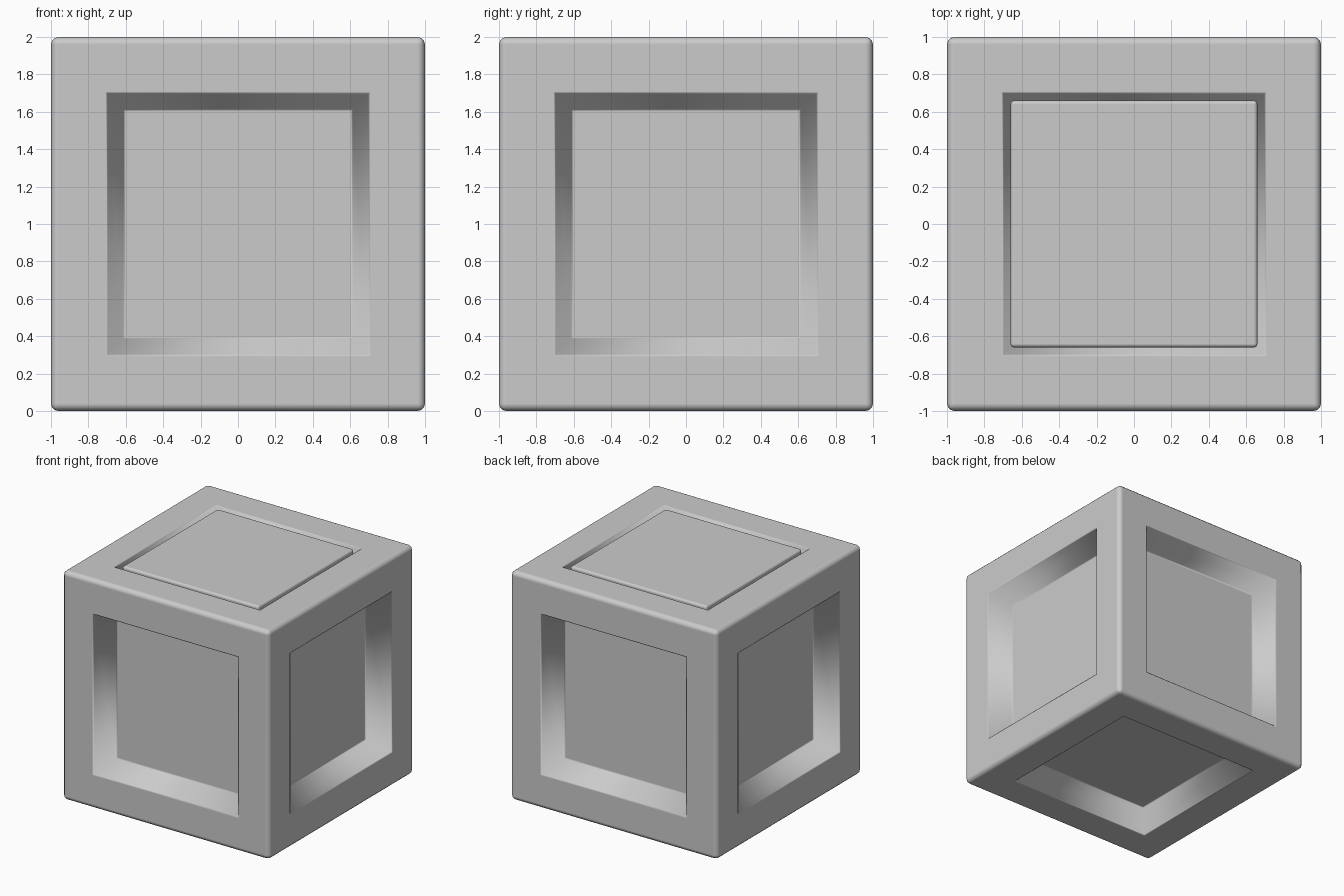
import bpy, bmesh

if "Cube" in bpy.data.objects:
    bpy.data.objects.remove(bpy.data.objects["Cube"])


def make_object(name, bm):
    mesh = bpy.data.meshes.new(name)
    bm.normal_update()
    bm.to_mesh(mesh)
    bm.free()
    for p in mesh.polygons:
        p.use_smooth = True
    obj = bpy.data.objects.new(name, mesh)
    bpy.context.collection.objects.link(obj)
    wn = obj.modifiers.new("flat_faces", 'WEIGHTED_NORMAL')
    wn.weight = 100
    return obj


def box(bm, size, z):
    bmesh.ops.create_cube(bm, size=1)
    bmesh.ops.scale(bm, vec=size, verts=bm.verts)
    bmesh.ops.translate(bm, vec=(0, 0, z), verts=bm.verts)
    bm.normal_update()


def bevel(bm, edges, width, segments):
    bmesh.ops.bevel(bm, geom=edges, offset=width, offset_type='OFFSET',
                    segments=segments, profile=0.5, affect='EDGES',
                    clamp_overlap=True)


def sorted_coords(v):
    return sorted((abs(v.co.x), abs(v.co.y), abs(v.co.z - 1)))


# Crate body: cube with a sloped recess in all six sides
bm = bmesh.new()
box(bm, (2, 2, 2), 1)
sides = list(bm.faces)
bmesh.ops.inset_individual(bm, faces=sides, thickness=0.3, use_even_offset=True)
bm.normal_update()
bmesh.ops.inset_individual(bm, faces=sides, thickness=0.09, depth=-0.2,
                           use_even_offset=True)
floors = [e for f in sides for e in f.edges]
rims = [e for e in bm.edges
        if all(sorted_coords(v)[2] > 0.99 and sorted_coords(v)[1] < 0.75
               for v in e.verts)]
bevel(bm, rims + floors, 0.008, 1)
outer = [e for e in bm.edges if all(sorted_coords(v)[0] > 0.99 for v in e.verts)]
bevel(bm, outer, 0.04, 3)
make_object("crate_body", bm)

# Lid panel set flush into the top recess
bm = bmesh.new()
box(bm, (1.32, 1.32, 0.1), 1.95)
bevel(bm, list(bm.edges), 0.02, 3)
make_object("lid_panel", bm)
